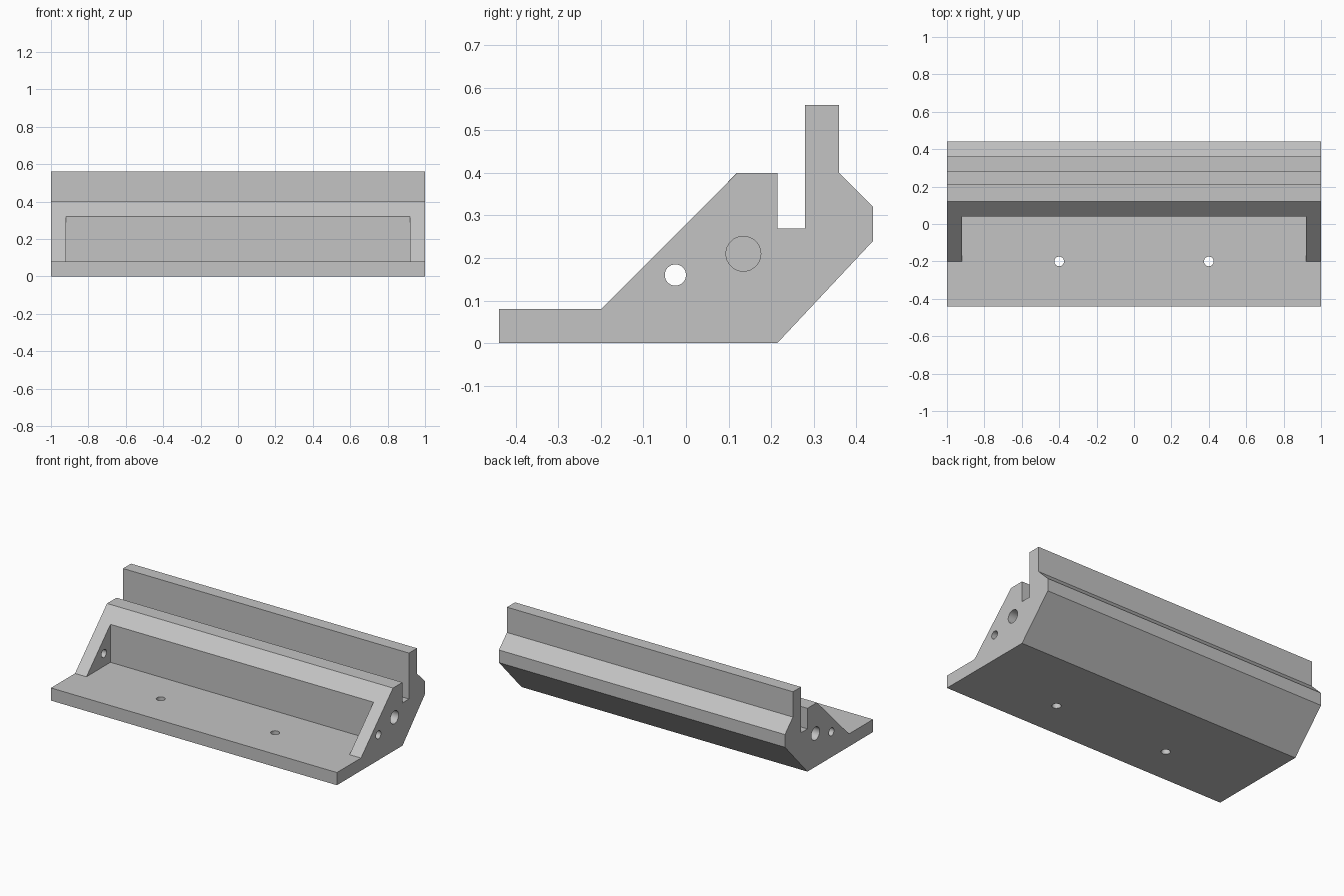
import bpy, bmesh, math
from mathutils import Matrix, Vector

if "Cube" in bpy.data.objects:
    bpy.data.objects.remove(bpy.data.objects["Cube"], do_unlink=True)

grey = bpy.data.materials.new("plain grey")
grey.use_nodes = True
colour = (0.55, 0.55, 0.55, 1)
grey.diffuse_color = colour
grey.node_tree.nodes["Principled BSDF"].inputs["Base Color"].default_value = colour


def add_object(name, bm):
    bmesh.ops.recalc_face_normals(bm, faces=bm.faces)
    mesh = bpy.data.meshes.new(name)
    bm.to_mesh(mesh)
    bm.free()
    mesh.materials.append(grey)
    obj = bpy.data.objects.new(name, mesh)
    bpy.context.collection.objects.link(obj)
    return obj


def extrude_profile(name, points, half_width):
    """Extrude a (y, z) outline symmetrically along x."""
    bm = bmesh.new()
    face = bm.faces.new([bm.verts.new((-half_width, y, z)) for y, z in points])
    new = bmesh.ops.extrude_face_region(bm, geom=[face])["geom"]
    verts = [v for v in new if isinstance(v, bmesh.types.BMVert)]
    bmesh.ops.translate(bm, verts=verts, vec=(2 * half_width, 0, 0))
    # Extruding a lone face keeps the start cap, so the solid is closed
    return add_object(name, bm)


def drill(name, centre, radius, length, axis):
    bm = bmesh.new()
    turn = Vector(axis).to_track_quat("Z", "Y").to_matrix().to_4x4()
    bmesh.ops.create_cone(bm, cap_ends=True, segments=32, radius1=radius,
                          radius2=radius, depth=length,
                          matrix=Matrix.Translation(centre) @ turn)
    return add_object(name, bm)


# Main body: base plate, sloped support, slot and rear lip in one outline
outline = [(-.44, 0), (.215, 0), (.44, .24), (.44, .32), (.36, .4),
           (.36, .56), (.28, .56), (.28, .27), (.215, .27), (.215, .4),
           (.12, .4), (-.2, .08), (-.44, .08)]
body = extrude_profile("slotted_bracket", outline, 1)

# Front pocket between the two end gussets
cutters = [extrude_profile("pocket_cutter",
                           [(-.2, .08), (.04, .08), (.04, .4), (-.2, .4)], .92)]

# Screw holes in the base, pin holes and blind sockets in the ends
for side in (-1, 1):
    cutters += [
        drill("screw_hole_cutter", (side * .4, -.2, .04), .026, .12, (0, 0, 1)),
        drill("pin_hole_cutter", (side * .96, -.025, .16), .025, .12, (1, 0, 0)),
        drill("socket_cutter", (side, .135, .21), .041, .4, (1, 0, 0)),
    ]

bpy.ops.object.select_all(action="DESELECT")
body.select_set(True)
bpy.context.view_layer.objects.active = body
for cutter in cutters:
    mod = body.modifiers.new("cut", "BOOLEAN")
    mod.operation = "DIFFERENCE"
    mod.solver = "EXACT"
    mod.object = cutter
    bpy.ops.object.modifier_apply(modifier=mod.name)
    bpy.data.objects.remove(cutter, do_unlink=True)

# Merge coplanar faces and smooth only the hole walls
bm = bmesh.new()
bm.from_mesh(body.data)
bmesh.ops.remove_doubles(bm, verts=bm.verts, dist=1e-5)
bmesh.ops.dissolve_limit(bm, angle_limit=math.radians(1),
                         verts=bm.verts, edges=bm.edges)
bm.to_mesh(body.data)
bm.free()
bpy.ops.object.shade_smooth_by_angle(angle=math.radians(30))
